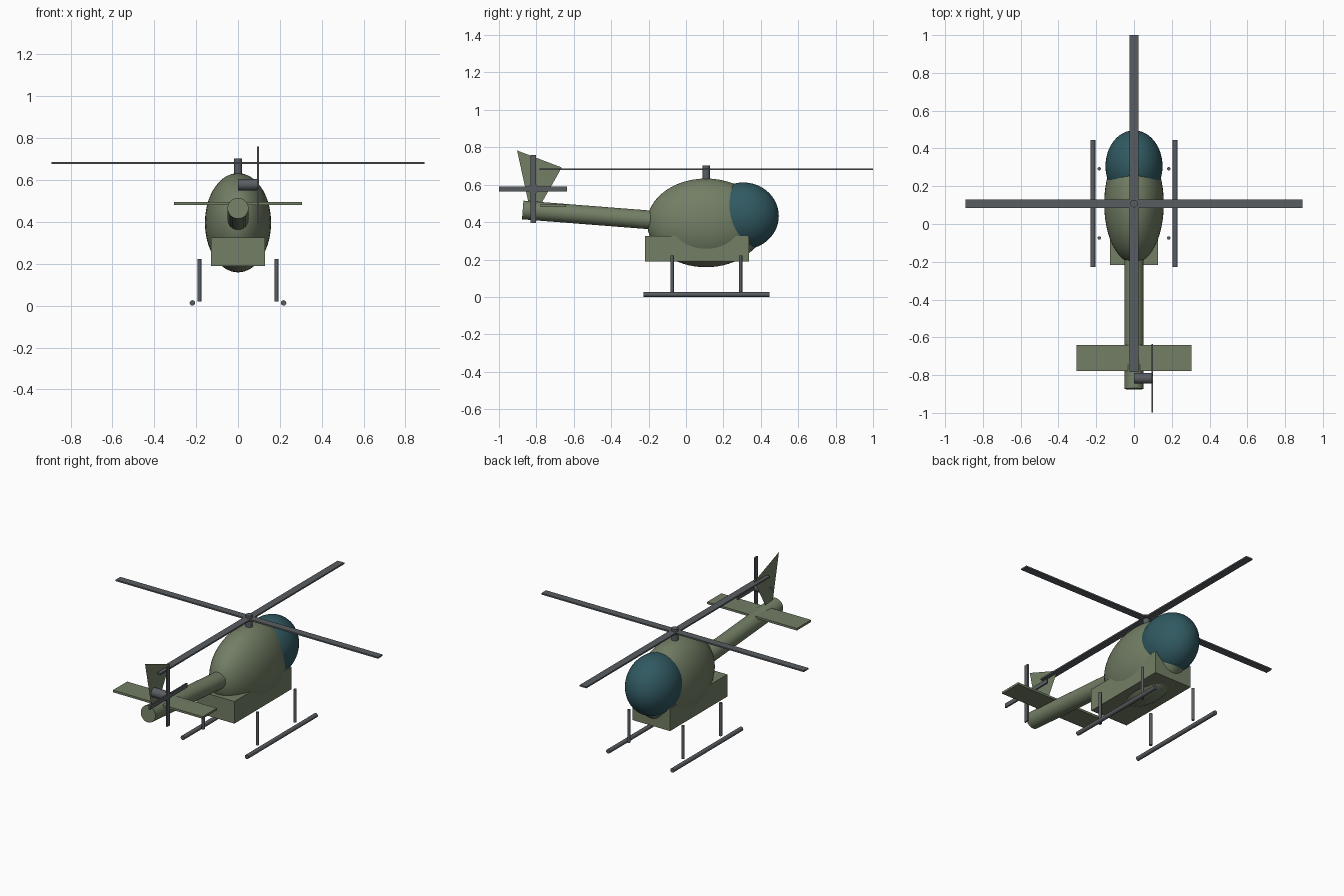
import bpy, bmesh, math
from mathutils import Vector, Matrix

if "Cube" in bpy.data.objects:
    bpy.data.objects.remove(bpy.data.objects["Cube"])


def material(name, rgb):
    m = bpy.data.materials.new(name)
    m.diffuse_color = (*rgb, 1)
    m.use_nodes = True
    m.node_tree.nodes["Principled BSDF"].inputs["Base Color"].default_value = m.diffuse_color
    return m


OLIVE = material("olive_green", (0.17, 0.21, 0.13))
TEAL = material("teal_glass", (0.03, 0.10, 0.12))
GREY = material("dark_grey", (0.10, 0.11, 0.12))


def finish(name, bm, mat, smooth=False):
    me = bpy.data.meshes.new(name)
    bm.to_mesh(me)
    bm.free()
    me.materials.append(mat)
    if smooth:
        me.shade_smooth()
        me.set_sharp_from_angle(angle=math.radians(35))
    ob = bpy.data.objects.new(name, me)
    bpy.context.collection.objects.link(ob)
    return ob


def ellipsoid(name, centre, radii, mat):
    bm = bmesh.new()
    mtx = Matrix.Translation(centre) @ Matrix.Diagonal((*radii, 1))
    bmesh.ops.create_uvsphere(bm, u_segments=48, v_segments=32, radius=1, matrix=mtx)
    return finish(name, bm, mat, True)


def box(name, centre, size, mat):
    bm = bmesh.new()
    mtx = Matrix.Translation(centre) @ Matrix.Diagonal((*size, 1))
    bmesh.ops.create_cube(bm, size=1, matrix=mtx)
    return finish(name, bm, mat)


def rod(name, a, b, radius, mat, sides=24):
    a, b = Vector(a), Vector(b)
    d = b - a
    mtx = Matrix.Translation((a + b) / 2) @ d.to_track_quat('Z', 'Y').to_matrix().to_4x4()
    bm = bmesh.new()
    bmesh.ops.create_cone(bm, cap_ends=True, segments=sides, radius1=radius,
                          radius2=radius, depth=d.length, matrix=mtx)
    return finish(name, bm, mat, True)


# Fuselage, canopy and belly
ellipsoid("fuselage", (0, 0.107, 0.396), (0.158, 0.315, 0.237), OLIVE)
ellipsoid("canopy", (0, 0.306, 0.433), (0.151, 0.19, 0.179), TEAL)
box("belly_box", (0, 0.06, 0.258), (0.256, 0.556, 0.136), OLIVE)

# Tail boom, stabiliser and paper-thin fin
rod("tail_boom", (0, 0.0, 0.397), (0, -0.873, 0.465), 0.05, OLIVE, 32)
box("stabiliser", (0, -0.71, 0.488), (0.61, 0.138, 0.013), OLIVE)
bm = bmesh.new()
bm.faces.new([bm.verts.new((0, y, z)) for y, z in
              ((-0.903, 0.783), (-0.837, 0.48), (-0.785, 0.48), (-0.664, 0.692))])
finish("tail_fin", bm, OLIVE)

# Main rotor
HUB_Y = 0.108
rod("rotor_mast", (0, HUB_Y, 0.58), (0, HUB_Y, 0.702), 0.02, GREY)
box("main_blades_across", (0, HUB_Y, 0.682), (1.784, 0.045, 0.009), GREY)
box("main_blades_along", (0, HUB_Y, 0.682), (0.045, 1.784, 0.009), GREY)

# Tail rotor
rod("tail_rotor_hub", (0, -0.817, 0.578), (0.096, -0.817, 0.578), 0.028, GREY)
box("tail_blades_upright", (0.096, -0.817, 0.578), (0.009, 0.028, 0.364), GREY)
box("tail_blades_level", (0.096, -0.817, 0.578), (0.009, 0.364, 0.026), GREY)

# Landing skids and struts
for side, s in (("left", -1), ("right", 1)):
    rod(f"{side}_skid", (s * 0.218, -0.227, 0.013), (s * 0.218, 0.446, 0.013), 0.013, GREY, 16)
    for end, y in (("rear", -0.074), ("front", 0.292)):
        rod(f"{side}_{end}_strut", (s * 0.184, y, 0.02), (s * 0.184, y, 0.222), 0.009, GREY, 16)
